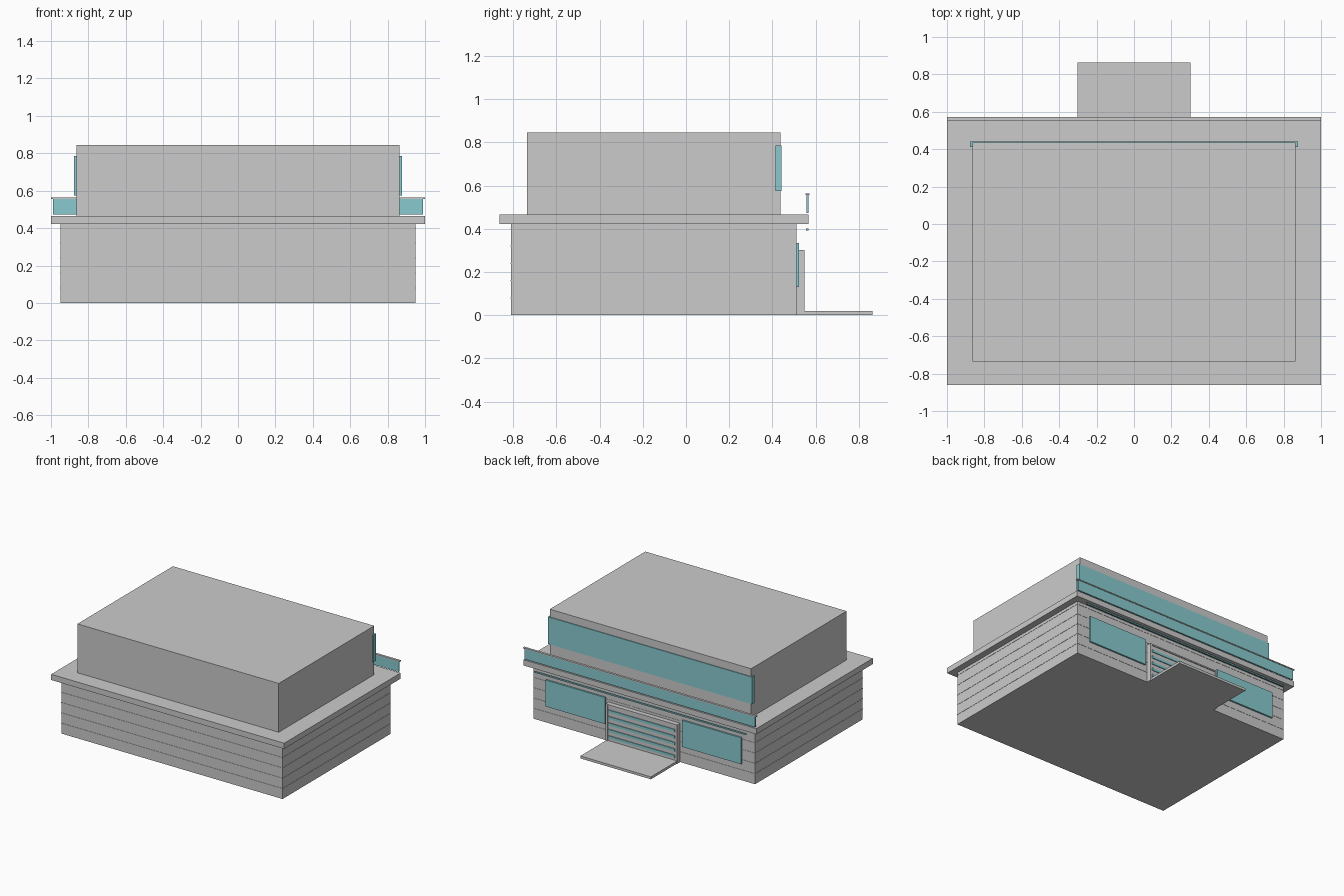
import bpy

if "Cube" in bpy.data.objects:
    bpy.data.objects.remove(bpy.data.objects["Cube"])


def material(name, color):
    m = bpy.data.materials.new(name)
    m.diffuse_color = color
    m.use_nodes = True
    m.node_tree.nodes["Principled BSDF"].inputs["Base Color"].default_value = m.diffuse_color
    return m


teal = material("teal_glass", (0.25, 0.6, 0.63, 1))


def box(name, x, y, z, mat=None):
    """Box from (min, max) ranges on each axis."""
    bpy.ops.mesh.primitive_cube_add(size=1, location=[(a + b) / 2 for a, b in (x, y, z)])
    o = bpy.context.object
    o.name = name
    o.scale = [b - a for a, b in (x, y, z)]
    bpy.ops.object.transform_apply(location=False, rotation=False, scale=True)
    if mat:
        o.data.materials.append(mat)
    return o


def mirrored(name, x, y, z, mat=None):
    """A pair of boxes, one on each side of x = 0."""
    box(name + "_right", x, y, z, mat)
    box(name + "_left", (-x[1], -x[0]), y, z, mat)


# Main volumes
box("lower_storey", (-0.95, 0.95), (-0.81, 0.51), (0, 0.422))
box("floor_slab", (-1, 1), (-0.862, 0.566), (0.422, 0.466))
box("upper_storey", (-0.864, 0.864), (-0.735, 0.436), (0.466, 0.845))

# Thin siding lines around the lower walls
for i in range(1, 6):
    z = 0.08 * i
    box(f"siding_line_{i}", (-0.952, 0.952), (-0.812, 0.512), (z - 0.002, z + 0.002))

# Wide upper window wrapping the corners
box("upper_window", (-0.876, 0.876), (0.413, 0.442), (0.575, 0.785), teal)

# Balcony glass, handrail and light strip below the slab
box("balcony_glass", (-0.99, 0.99), (0.557, 0.567), (0.474, 0.556), teal)
box("balcony_rail", (-1, 1), (0.553, 0.571), (0.555, 0.563))
box("light_strip", (-0.91, 0.91), (0.555, 0.566), (0.391, 0.401), teal)

# Lower windows
mirrored("lower_window", (0.33, 0.84), (0.505, 0.523), (0.13, 0.335), teal)

# Entrance door with frame and glazed strips
box("door_panel", (-0.295, 0.295), (0.505, 0.54), (0, 0.295))
mirrored("door_jamb", (0.293, 0.307), (0.505, 0.547), (0, 0.302))
box("door_header", (-0.293, 0.293), (0.505, 0.547), (0.292, 0.302))
for i in range(5):
    z = 0.05 + 0.05 * i
    box(f"door_strip_{i + 1}", (-0.285, 0.285), (0.53, 0.546), (z - 0.01, z + 0.01), teal)

# Entrance pad
box("entrance_pad", (-0.303, 0.303), (0.535, 0.863), (0, 0.019))
